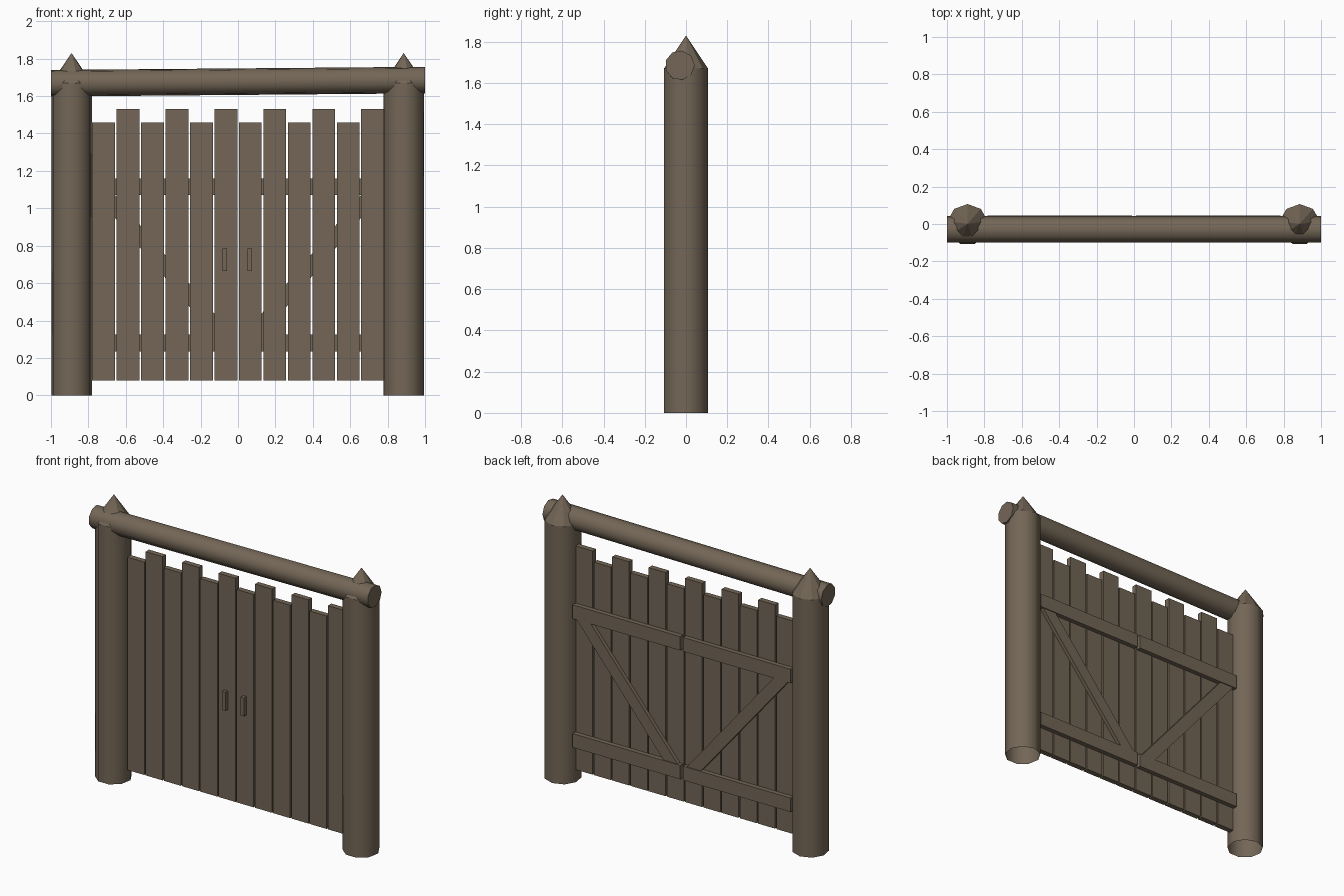
import bpy, bmesh, math
from mathutils import Matrix, Vector

if "Cube" in bpy.data.objects:
    bpy.data.objects.remove(bpy.data.objects["Cube"])

wood = bpy.data.materials.new("weathered_wood")
wood.diffuse_color = (0.172, 0.133, 0.093, 1)
wood.use_nodes = True
wood.node_tree.nodes["Principled BSDF"].inputs["Base Color"].default_value = wood.diffuse_color


def add_object(name, bm):
    bmesh.ops.recalc_face_normals(bm, faces=bm.faces[:])
    mesh = bpy.data.meshes.new(name)
    bm.to_mesh(mesh)
    bm.free()
    mesh.materials.append(wood)
    obj = bpy.data.objects.new(name, mesh)
    bpy.context.collection.objects.link(obj)
    return obj


def box(name, x0, x1, y0, y1, z0, z1):
    bm = bmesh.new()
    bmesh.ops.create_cube(bm, size=1)
    bmesh.ops.scale(bm, vec=(x1 - x0, y1 - y0, z1 - z0), verts=bm.verts)
    bmesh.ops.translate(bm, vec=((x0 + x1) / 2, (y0 + y1) / 2, (z0 + z1) / 2), verts=bm.verts)
    return add_object(name, bm)


def ring(bm, radius, z, sides=9, cx=0, cy=0):
    return [bm.verts.new((cx + radius * math.cos(a), cy + radius * math.sin(a), z))
            for a in (math.pi / 2 + 2 * math.pi * i / sides for i in range(sides))]


def smooth_wall(bm, low, high):
    n = len(low)
    for i in range(n):
        j = (i + 1) % n
        bm.faces.new((low[i], low[j], high[j], high[i])).smooth = True


# Round posts: smooth shaft, open foot, faceted pointed tip
def post(name, x):
    bm = bmesh.new()
    low = ring(bm, 0.11, 0, cx=x, cy=-0.0035)
    high = ring(bm, 0.11, 1.67, cx=x, cy=-0.0035)
    smooth_wall(bm, low, high)
    tip = bm.verts.new((x, 0, 1.83))
    for i in range(9):
        bm.faces.new((high[i], high[(i + 1) % 9], tip))
    add_object(name, bm)


post("left_post", -0.89)
post("right_post", 0.886)

# Slightly tilted round crossbeam with flat ends
bm = bmesh.new()
low, high = ring(bm, 0.072, -1), ring(bm, 0.072, 1)
smooth_wall(bm, low, high)
bm.faces.new(low)
bm.faces.new(high)
bmesh.ops.transform(bm, matrix=Matrix.Rotation(math.pi / 2, 4, 'Y'), verts=bm.verts)
for v in bm.verts:
    v.co += Vector((0, -0.03, 1.677 + 0.0085 * v.co.x))
add_object("crossbeam", bm)

# Vertical planks, alternating short and tall
for i in range(12):
    x = -0.78 + 0.1308 * i
    box(f"plank_{i + 1}", x, x + 0.122, -0.02, 0.015, 0.08, 1.53 if i % 2 else 1.46)

# Rails, diagonal brace and handle on each gate leaf
for side, s in (("left", -1), ("right", 1)):
    x0, x1 = sorted((s * 0.01, s * 0.782))
    box(side + "_lower_rail", x0, x1, 0.015, 0.045, 0.235, 0.325)
    box(side + "_upper_rail", x0, x1, 0.015, 0.045, 1.07, 1.16)

    bm = bmesh.new()
    outline = [(0.02, 0.31), (0.122, 0.31), (0.772, 1.085), (0.67, 1.085)]
    face = bm.faces.new([bm.verts.new((s * x, 0.015, z)) for x, z in outline])
    grown = bmesh.ops.extrude_face_region(bm, geom=[face])["geom"]
    bmesh.ops.translate(bm, vec=(0, 0.024, 0),
                        verts=[g for g in grown if isinstance(g, bmesh.types.BMVert)])
    add_object(side + "_diagonal_brace", bm)

    hx = -0.071 if s < 0 else 0.063
    box(side + "_handle", hx - 0.012, hx + 0.012, -0.045, -0.02, 0.665, 0.785)
